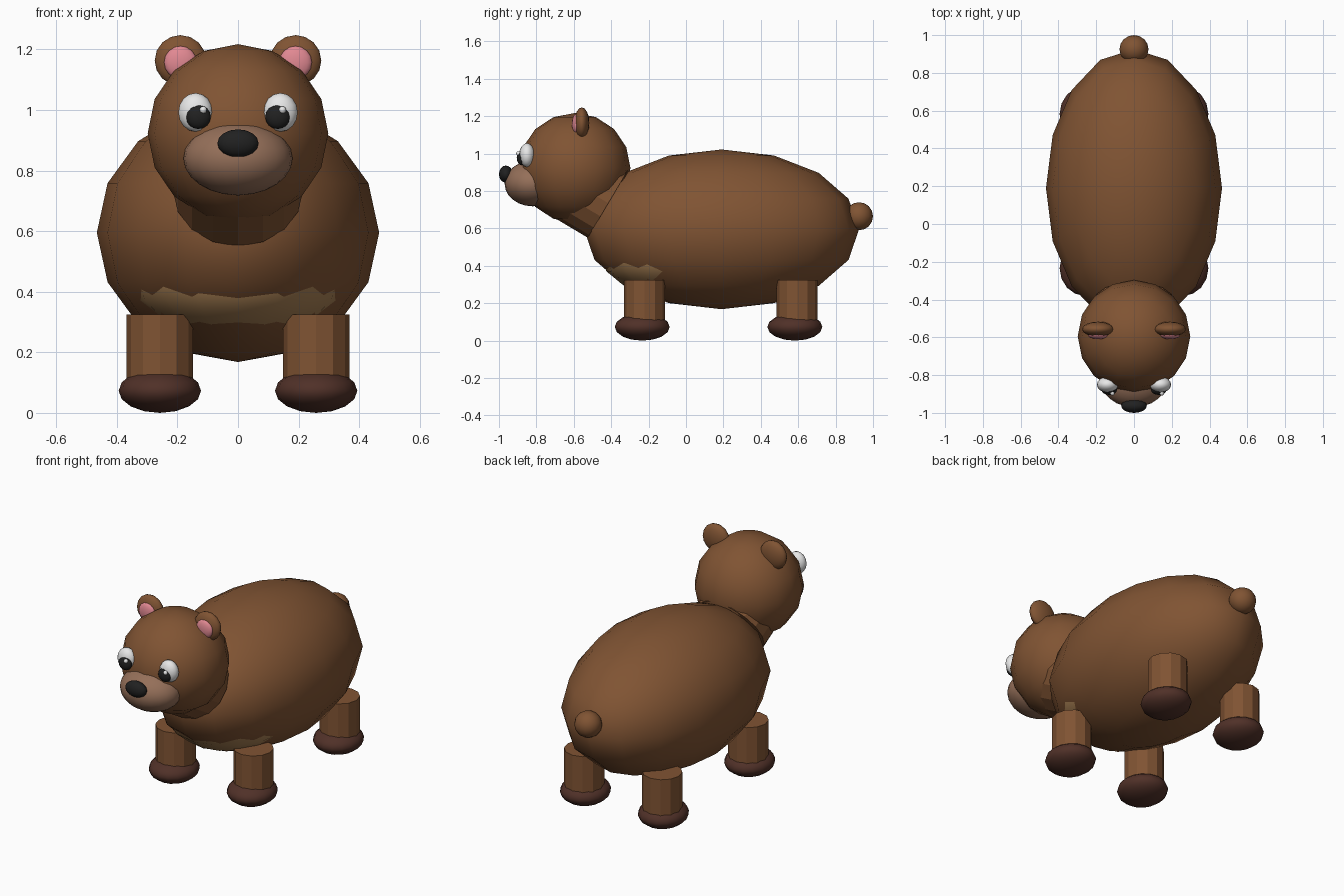
import bpy
import math
from mathutils import Vector

if "Cube" in bpy.data.objects:
    bpy.data.objects.remove(bpy.data.objects["Cube"])


def material(name, rgb):
    m = bpy.data.materials.new(name)
    m.diffuse_color = (*rgb, 1.0)
    m.use_nodes = True
    m.node_tree.nodes["Principled BSDF"].inputs["Base Color"].default_value = m.diffuse_color
    return m


BROWN = material("brown_fur", (0.216, 0.088, 0.033))
TAN = material("tan_belly", (0.38, 0.21, 0.085))
MUZZLE = material("light_brown_muzzle", (0.30, 0.16, 0.10))
DARK = material("dark_brown_paw", (0.08, 0.030, 0.021))
PINK = material("pink_ear", (0.76, 0.25, 0.29))
WHITE = material("eye_white", (0.85, 0.85, 0.85))
BLACK = material("black", (0.015, 0.015, 0.015))


def finish(name, mat, smooth):
    ob = bpy.context.object
    ob.name = name
    ob.data.materials.append(mat)
    if smooth:
        bpy.ops.object.shade_smooth()
    return ob


def ball(name, center, radii, mat, segments=16, rings=8):
    """Smooth ellipsoid with its poles up and down."""
    bpy.ops.mesh.primitive_uv_sphere_add(segments=segments, ring_count=rings, radius=1, location=center)
    bpy.context.object.scale = radii
    return finish(name, mat, True)


def tube(name, start, end, radius, mat, sides=12):
    """Flat-sided cylinder between two points."""
    a, b = Vector(start), Vector(end)
    bpy.ops.mesh.primitive_cylinder_add(vertices=sides, radius=radius, depth=(b - a).length,
                                        location=(a + b) / 2)
    bpy.context.object.rotation_euler = (b - a).to_track_quat('Z', 'Y').to_euler()
    return finish(name, mat, False)


# Torso, belly, neck, head and tail
ball("body", (0, 0.19, 0.595), (0.466, 0.735, 0.427), BROWN)
ball("belly", (0, -0.065, 0.453), (0.36, 0.39, 0.216), TAN)
tube("neck", (0, -0.415, 0.735), (0, -0.60, 0.845), 0.215, BROWN, 16)
ball("head", (0, -0.595, 0.923), (0.298, 0.298, 0.294), BROWN)
ball("tail", (0, 0.925, 0.665), (0.077, 0.075, 0.075), BROWN)

# Muzzle and nose
ball("muzzle", (0, -0.82, 0.84), (0.18, 0.15, 0.122), MUZZLE, 24, 12)
ball("nose", (0, -0.963, 0.89), (0.068, 0.037, 0.046), BLACK)

for side, s in (("left", -1), ("right", 1)):
    # Ears
    ball(f"{side}_ear", (s * 0.19, -0.557, 1.163), (0.085, 0.04, 0.084), BROWN)
    ball(f"{side}_inner_ear", (s * 0.19, -0.588, 1.157), (0.054, 0.022, 0.054), PINK)
    # Eyes
    ball(f"{side}_eye", (s * 0.14, -0.85, 0.992), (0.057, 0.042, 0.064), WHITE)
    ball(f"{side}_pupil", (s * 0.131, -0.878, 0.977), (0.041, 0.027, 0.040), BLACK)
    ball(f"{side}_eye_glint", (s * 0.131 + 0.016, -0.896, 1.0), (0.012, 0.012, 0.012), WHITE)
    # Legs and paws
    for end, y in (("front", -0.222), ("back", 0.594)):
        tube(f"{side}_{end}_leg", (s * 0.258, y, 0.08), (s * 0.258, y, 0.325), 0.11, BROWN)
        ball(f"{side}_{end}_paw", (s * 0.258, y - 0.012, 0.075), (0.136, 0.147, 0.073), DARK)
        bpy.context.object.location.z = 0.073
